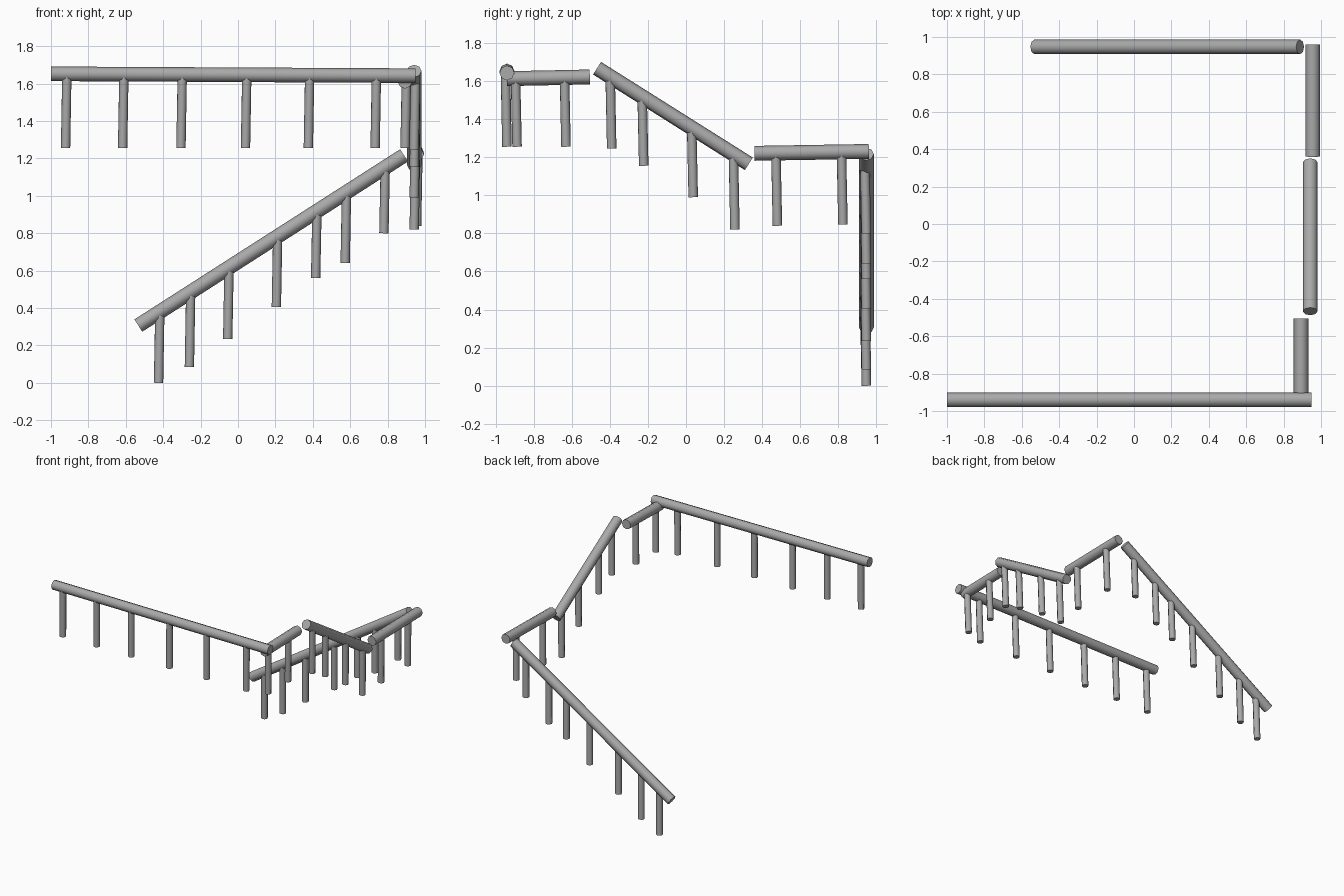
import bpy
import math
from mathutils import Vector

cube = bpy.data.objects.get("Cube")
if cube:
    bpy.data.objects.remove(cube, do_unlink=True)

steel = bpy.data.materials.new("grey_metal")
steel.use_nodes = True
GREY = (0.4, 0.4, 0.4, 1)
steel.diffuse_color = GREY
steel.node_tree.nodes["Principled BSDF"].inputs["Base Color"].default_value = GREY

RAIL_RADIUS, POST_RADIUS = 0.039, 0.025
LEAN = Vector((0.007, -0.008, 0))


def tube(name, start, end, radius):
    """Eight-sided capped tube between two points."""
    axis = end - start
    bpy.ops.mesh.primitive_cylinder_add(vertices=8, radius=radius, depth=axis.length,
                                        location=(start + end) / 2)
    obj = bpy.context.object
    obj.name = name
    obj.rotation_euler = axis.to_track_quat("Z", "Y").to_euler()
    obj.data.materials.append(steel)
    bpy.ops.object.shade_smooth_by_angle(angle=math.radians(60))


def railing(name, start, end, run_axis, feet):
    """Handrail with posts; feet lists (position along the run, foot height)."""
    start, end = Vector(start), Vector(end)
    tube(name + "_handrail", start, end, RAIL_RADIUS)
    for i, (pos, foot_z) in enumerate(feet, 1):
        t = (pos - start[run_axis]) / (end[run_axis] - start[run_axis])
        top = start.lerp(end, t)
        foot = Vector((top.x, top.y, foot_z))
        tube(f"{name}_post_{i}", foot, top + LEAN, POST_RADIUS)


# Level landing along the front
railing("front_landing", (-1, -0.94, 1.652), (0.95, -0.94, 1.642), 0,
        [(x, 1.255) for x in (-0.922, -0.617, -0.305, 0.04, 0.376, 0.733)])
# Short level return
railing("upper_return", (0.893, -0.94, 1.612), (0.893, -0.505, 1.621), 1,
        [(y, 1.255) for y in (-0.887, -0.63)])
# Sloping flight on the left side
railing("side_flight", (0.942, -0.467, 1.667), (0.942, 0.33, 1.165), 1,
        [(-0.39, 1.245), (-0.222, 1.155), (0.038, 0.99), (0.257, 0.82)])
# Lower level landing
railing("lower_landing", (0.955, 0.36, 1.22), (0.955, 0.96, 1.23), 1,
        [(0.48, 0.84), (0.824, 0.847)])
# Long sloping flight along the back
railing("back_flight", (-0.533, 0.947, 0.306), (0.888, 0.947, 1.216), 0,
        [(-0.425, 0), (-0.26, 0.085), (-0.055, 0.235), (0.205, 0.405),
         (0.415, 0.56), (0.573, 0.64), (0.78, 0.8)])
